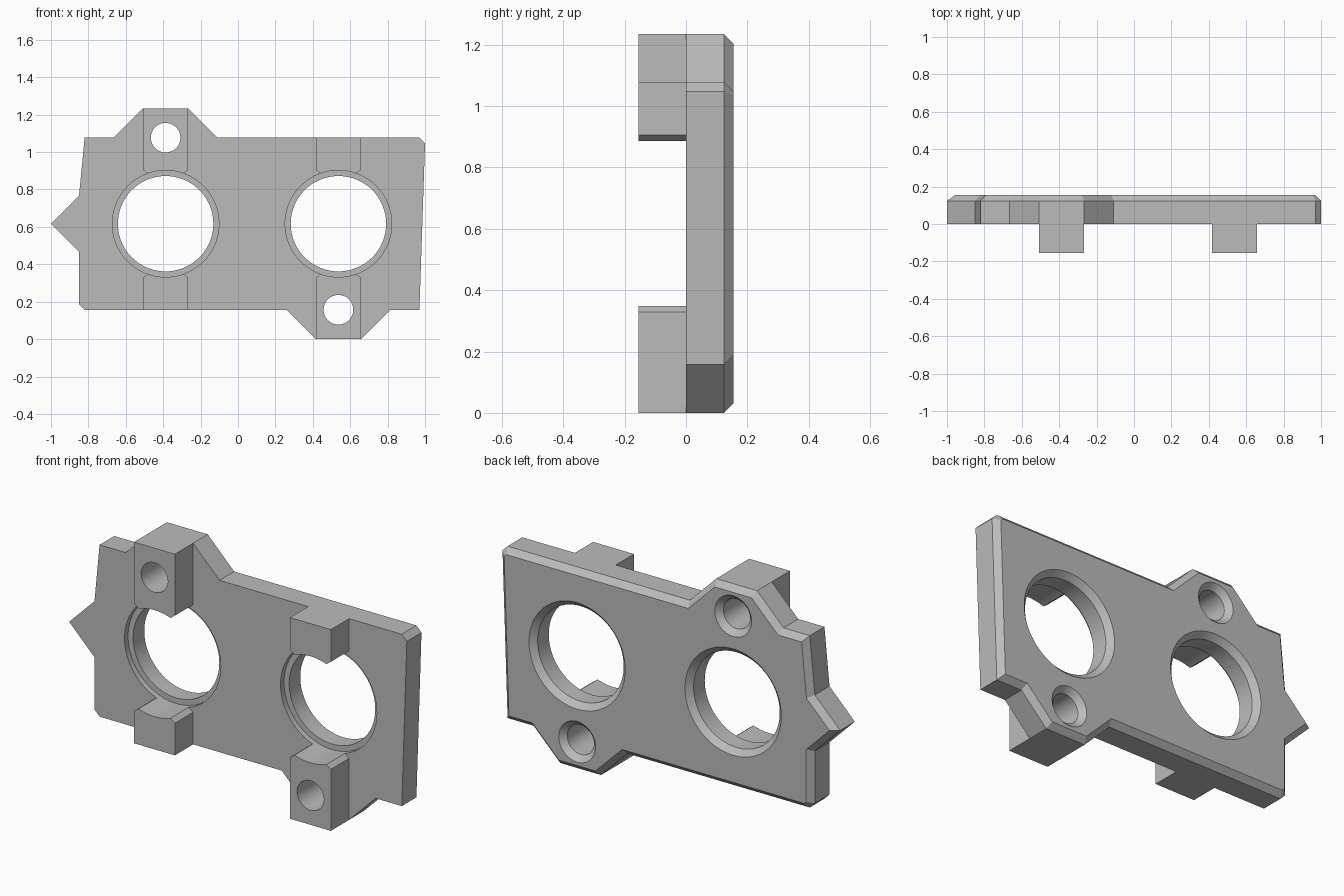
import bpy, bmesh, math
from mathutils import Matrix, Vector

default = bpy.data.objects.get("Cube")
if default:
    bpy.data.objects.remove(default, do_unlink=True)

# Main sizes
CX, CZ = 0.075, 0.617        # centre of the plate
HALF_W, HALF_H = 0.925, 0.46
THICK, CHAMFER = 0.154, 0.03
PITCH = 0.462                # each big hole's distance from the plate centre
TAB = 0.121                  # half width of the blocks and tabs
BORE, RIM, BOLT = 0.255, 0.285, 0.079

grey = bpy.data.materials.new("plain grey")
grey.use_nodes = True
colour = (0.5, 0.5, 0.5, 1)
grey.diffuse_color = colour
grey.node_tree.nodes["Principled BSDF"].inputs["Base Color"].default_value = colour


def make_object(name, bm):
    bmesh.ops.recalc_face_normals(bm, faces=bm.faces)
    mesh = bpy.data.meshes.new(name)
    bm.to_mesh(mesh)
    bm.free()
    mesh.materials.append(grey)
    obj = bpy.data.objects.new(name, mesh)
    bpy.context.collection.objects.link(obj)
    return obj


def prism(name, outline, y0, y1, chamfer=0):
    """Extrude an (x, z) outline from y0 to y1, with an optional back chamfer."""
    bm = bmesh.new()
    face = bm.faces.new([bm.verts.new((x, y0, z)) for x, z in outline])
    ext = bmesh.ops.extrude_face_region(bm, geom=[face])["geom"]
    back = [v for v in ext if isinstance(v, bmesh.types.BMVert)]
    bmesh.ops.translate(bm, verts=back, vec=(0, y1 - y0, 0))
    bmesh.ops.recalc_face_normals(bm, faces=bm.faces)
    if chamfer:
        rim = [e for e in bm.edges if all(v in back for v in e.verts)]
        bmesh.ops.bevel(bm, geom=rim, offset=chamfer, offset_type='OFFSET',
                        segments=1, affect='EDGES')
    return make_object(name, bm)


def turned_cutter(name, x, z, profile, sides=96):
    """Revolve a (y, radius) profile about the y axis."""
    bm = bmesh.new()
    rings = []
    for y, r in profile:
        angles = [math.tau * i / sides for i in range(sides)]
        rings.append([bm.verts.new((x + r * math.cos(a), y, z + r * math.sin(a)))
                      for a in angles])
    for a, b in zip(rings, rings[1:]):
        for i in range(sides):
            j = (i + 1) % sides
            bm.faces.new((a[i], a[j], b[j], b[i]))
    bm.faces.new(rings[0])
    bm.faces.new(rings[-1])
    obj = make_object(name, bm)
    obj.hide_render = True
    return obj


# Plate outline: one half, repeated by a half turn, plus the side pointer
c = CHAMFER
flank = TAB + CZ - HALF_H
half = [(-HALF_W, -HALF_H + c), (-HALF_W + c, -HALF_H),
        (PITCH - flank, -HALF_H), (PITCH - TAB, -CZ),
        (PITCH + TAB, -CZ), (PITCH + flank, -HALF_H),
        (HALF_W - c, -HALF_H)]
pointer = [(-HALF_W, 0.15), (-1 - CX, 0), (-HALF_W, -0.15)]
outline = half + [(-x, -z) for x, z in half] + pointer
plate = prism("plate", [(CX + x, CZ + z) for x, z in outline], 0, THICK, CHAMFER)

# Front blocks: a tall one with a bolt hole and a short one at each big hole
parts, cutters = [plate], []
for side, label in ((-1, "right"), (1, "left")):
    x0 = CX + side * PITCH
    for kind, sign, end in (("bolt_block", -side, CZ), ("short_block", side, HALF_H)):
        shape = [(-TAB, 0.288), (-0.06, 0.243), (0.06, 0.243),
                 (TAB, 0.288), (TAB, end), (-TAB, end)]
        parts.append(prism(f"{label}_{kind}",
                           [(x0 + x, CZ + sign * z) for x, z in shape], -THICK, 0))
    # Big hole: front counterbore and back chamfer
    cutters.append(turned_cutter(f"{label}_bore_cutter", x0, CZ, [
        (-0.3, RIM), (c, RIM), (c, BORE), (THICK - c, BORE),
        (THICK + c, BORE + 2 * c)]))
    # Bolt hole: countersunk at the back
    cutters.append(turned_cutter(f"{label}_bolt_cutter", x0, CZ - side * HALF_H, [
        (-0.3, BOLT), (THICK - c, BOLT), (THICK + c, BOLT + 2 * c)], 64))

# Cut the holes and smooth only the round walls
for obj in parts:
    bpy.ops.object.select_all(action='DESELECT')
    obj.select_set(True)
    bpy.context.view_layer.objects.active = obj
    for cutter in cutters:
        if obj is not plate and cutter.name.split("_")[0] != obj.name.split("_")[0]:
            continue
        if "short" in obj.name and "bolt" in cutter.name:
            continue
        mod = obj.modifiers.new("hole", 'BOOLEAN')
        mod.operation, mod.solver, mod.object = 'DIFFERENCE', 'EXACT', cutter
        bpy.ops.object.modifier_apply(modifier=mod.name)
    bpy.ops.object.shade_smooth_by_angle(angle=math.radians(25))

for cutter in cutters:
    bpy.data.objects.remove(cutter, do_unlink=True)
